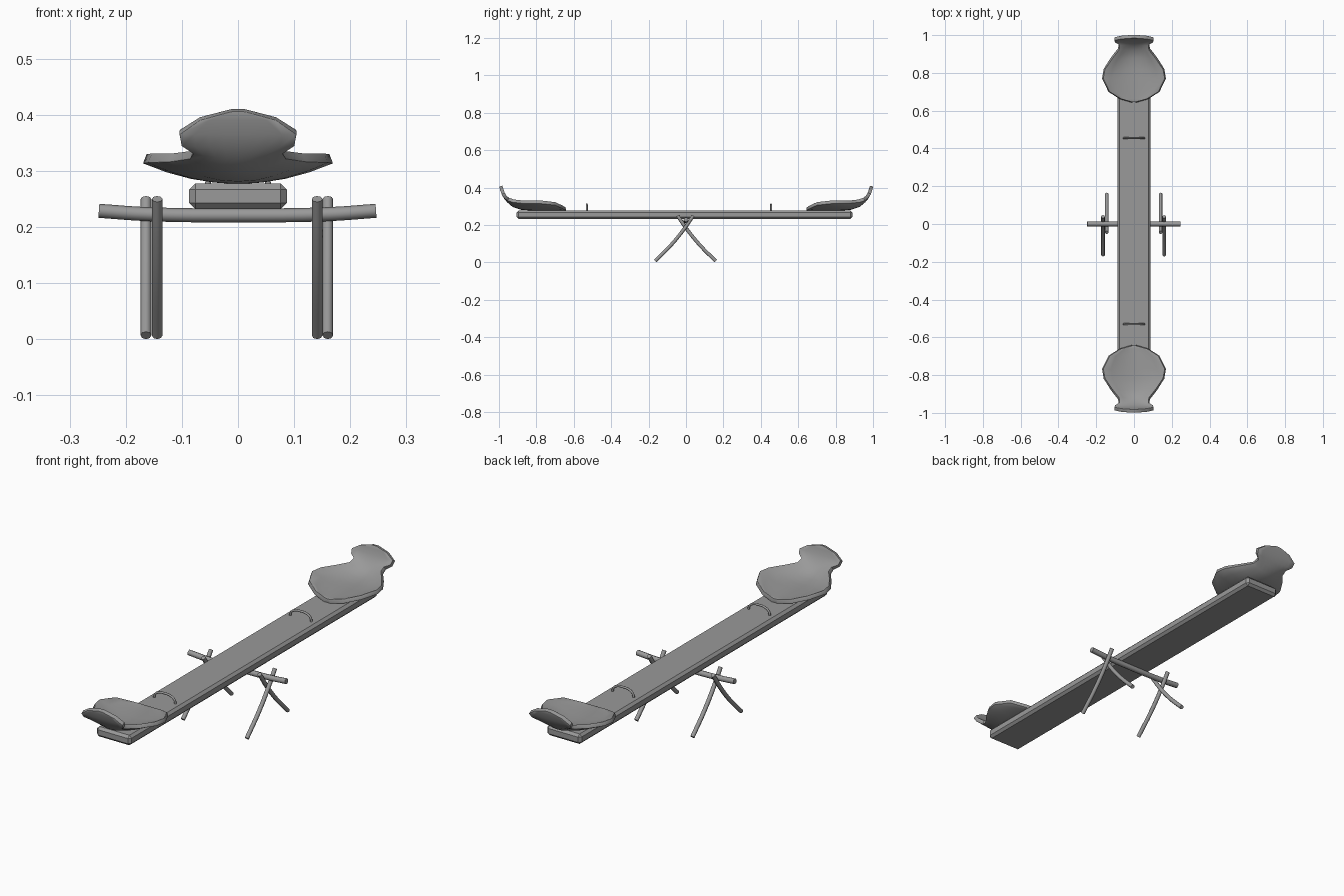
import bpy, bmesh, math

if "Cube" in bpy.data.objects:
    bpy.data.objects.remove(bpy.data.objects["Cube"])

GREY = (0.32, 0.32, 0.32, 1)
mat = bpy.data.materials.new("plain grey")
mat.use_nodes = True
mat.diffuse_color = GREY
mat.node_tree.nodes["Principled BSDF"].inputs["Base Color"].default_value = GREY


def finish(ob, angle):
    ob.data.materials.append(mat)
    bpy.ops.object.select_all(action="DESELECT")
    ob.select_set(True)
    bpy.context.view_layer.objects.active = ob
    bpy.ops.object.shade_smooth_by_angle(angle=math.radians(angle))


def mesh_object(name, bm):
    me = bpy.data.meshes.new(name)
    bm.to_mesh(me)
    bm.free()
    ob = bpy.data.objects.new(name, me)
    bpy.context.collection.objects.link(ob)
    return ob


def tube(name, points, radius):
    """Round bar swept along a smooth path."""
    cu = bpy.data.curves.new(name, "CURVE")
    cu.dimensions = "3D"
    cu.bevel_depth = radius
    cu.bevel_resolution = 2
    cu.resolution_u = 4
    cu.use_fill_caps = True
    sp = cu.splines.new("BEZIER")
    sp.bezier_points.add(len(points) - 1)
    for bp, p in zip(sp.bezier_points, points):
        bp.co = p
        bp.handle_left_type = bp.handle_right_type = "AUTO"
    ob = bpy.data.objects.new(name, cu)
    bpy.context.collection.objects.link(ob)
    bpy.ops.object.select_all(action="DESELECT")
    ob.select_set(True)
    bpy.context.view_layer.objects.active = ob
    bpy.ops.object.convert(target="MESH")
    finish(bpy.context.object, 50)


# Plank with chamfered edges
bm = bmesh.new()
bmesh.ops.create_cube(bm, size=1)
for v in bm.verts:
    v.co = (v.co.x * 0.174, v.co.y * 1.796 - 0.008, v.co.z * 0.046 + 0.255)
bmesh.ops.bevel(bm, geom=bm.edges[:], offset=0.011, segments=1,
                profile=0.5, affect="EDGES")
finish(mesh_object("plank", bm), 20)

# Seats: rows of (distance along plank, centre height, half width, edge lift)
ROWS = [
    (0.645, 0.286, 0.012, 0.0), (0.662, 0.286, 0.072, 0.010),
    (0.70, 0.286, 0.132, 0.028), (0.77, 0.286, 0.166, 0.036),
    (0.82, 0.286, 0.157, 0.037), (0.88, 0.290, 0.118, 0.034),
    (0.925, 0.305, 0.082, 0.024), (0.952, 0.328, 0.078, 0.010),
    (0.968, 0.347, 0.100, 0.003), (0.980, 0.369, 0.104, 0.0),
    (0.988, 0.393, 0.068, 0.0), (0.992, 0.408, 0.012, 0.0),
]
COLS = 8


def seat(name, side, shift):
    bm = bmesh.new()
    grid = []
    for y, z, w, lift in ROWS:
        row = []
        for i in range(COLS + 1):
            t = 2 * i / COLS - 1
            row.append(bm.verts.new((t * w, side * y + shift, z + lift * t * t)))
        grid.append(row)
    for a, b in zip(grid, grid[1:]):
        for i in range(COLS):
            bm.faces.new((a[i], a[i + 1], b[i + 1], b[i]))
    bmesh.ops.recalc_face_normals(bm, faces=bm.faces[:])
    ob = mesh_object(name, bm)
    finish(ob, 60)
    solid = ob.modifiers.new("thickness", "SOLIDIFY")
    solid.thickness = 0.018
    solid.offset = 0
    bev = ob.modifiers.new("soft rim", "BEVEL")
    bev.width = 0.006
    bev.segments = 2
    bev.limit_method = "ANGLE"
    bev.angle_limit = math.radians(60)


seat("front_seat", -1, 0.002)
seat("back_seat", 1, 0.0)

# Low arched grips in front of each seat
for name, y in (("front_grip", -0.53), ("back_grip", 0.455)):
    arch = [(-0.055, y, 0.272), (-0.048, y, 0.295), (-0.026, y, 0.308),
            (0, y, 0.310), (0.026, y, 0.308), (0.048, y, 0.295), (0.055, y, 0.272)]
    tube(name, arch, 0.005)

# Axle, bowed up at the ends
tube("axle", [(-0.248, 0, 0.229), (-0.16, 0, 0.223), (0, 0, 0.221),
              (0.16, 0, 0.223), (0.246, 0, 0.229)], 0.0125)

# Crossed bowed legs: one of each pair leans forward, the other back
PATH = [(-0.042, 0.25), (0.006, 0.180), (0.075, 0.095), (0.162, 0.007)]
for name, x, lean in (("right_outer_leg", -0.164, -1), ("right_inner_leg", -0.144, 1),
                      ("left_inner_leg", 0.141, 1), ("left_outer_leg", 0.160, -1)):
    tube(name, [(x, lean * y - 0.003, z) for y, z in PATH], 0.0095)
